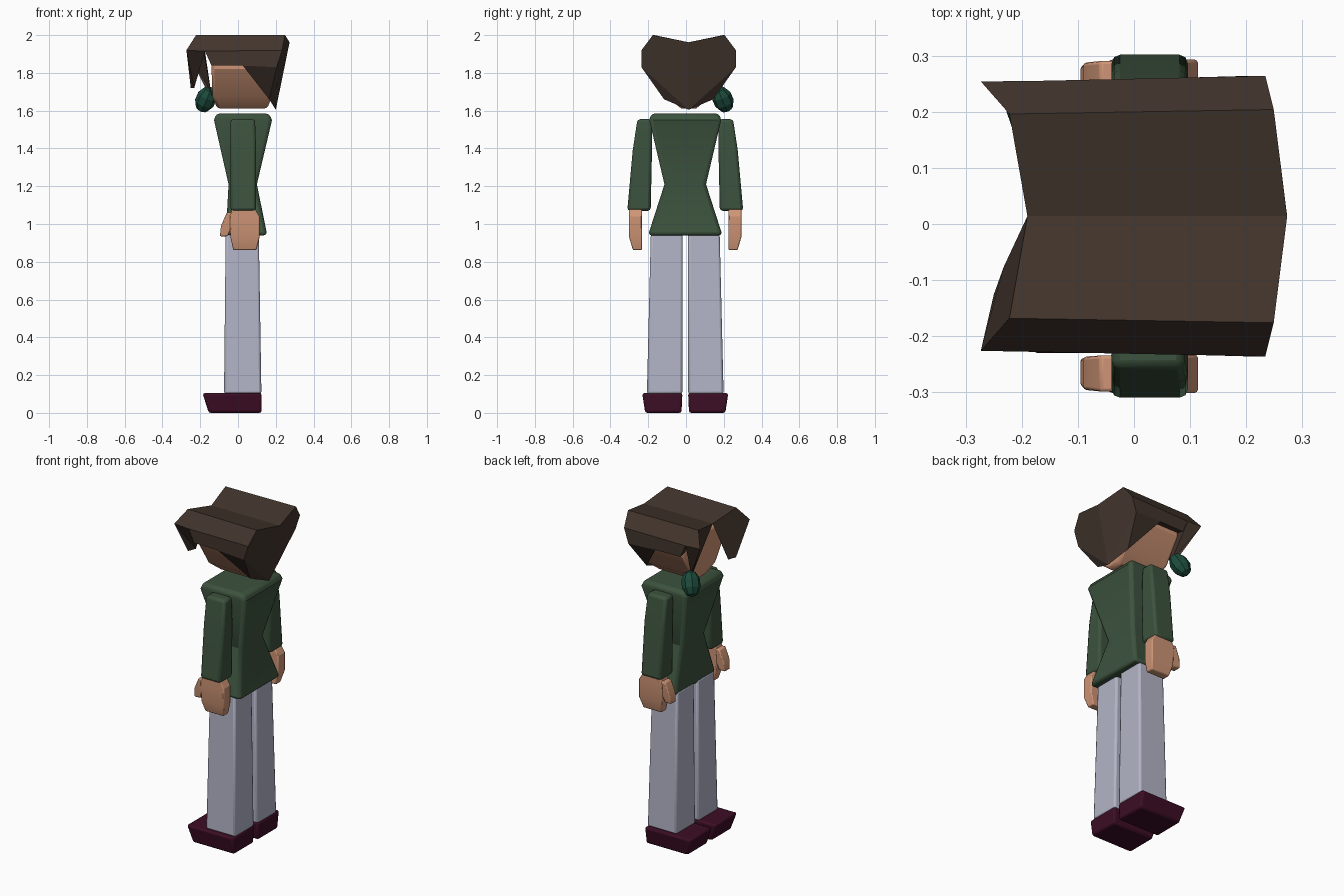
import bpy, bmesh, math
from mathutils import Vector

if "Cube" in bpy.data.objects:
    bpy.data.objects.remove(bpy.data.objects["Cube"], do_unlink=True)


def material(name, rgb):
    m = bpy.data.materials.new(name)
    m.use_nodes = True
    m.diffuse_color = (*rgb, 1)
    m.node_tree.nodes["Principled BSDF"].inputs["Base Color"].default_value = (*rgb, 1)
    return m


SKIN = material("skin", (0.62, 0.30, 0.18))
SHIRT = material("dark green cloth", (0.045, 0.085, 0.047))
TROUSERS = material("pale grey cloth", (0.45, 0.46, 0.57))
SHOE = material("dark plum leather", (0.045, 0.004, 0.018))
HAIR = material("dark brown hair", (0.055, 0.035, 0.026))
TIE = material("teal tie", (0.012, 0.07, 0.045))
MID = -0.004        # mirror plane of the body in y
HEAD_MID = 0.014    # mirror plane of the head in y


def finish(name, bm, mat, bevel=0):
    bmesh.ops.recalc_face_normals(bm, faces=bm.faces)
    mesh = bpy.data.meshes.new(name)
    bm.to_mesh(mesh)
    bm.free()
    mesh.materials.append(mat)
    ob = bpy.data.objects.new(name, mesh)
    bpy.context.collection.objects.link(ob)
    if bevel:
        mod = ob.modifiers.new("rounded edges", "BEVEL")
        mod.width, mod.segments, mod.limit_method = bevel, 2, "ANGLE"
        mod.angle_limit = math.radians(40)
        bpy.context.view_layer.objects.active = ob
        ob.select_set(True)
        bpy.ops.object.shade_smooth_by_angle(angle=math.radians(30))
        ob.select_set(False)
    return ob


def loft(name, mat, sections, side=1, bevel=0.012, mid=MID):
    """Box loft; sections are (z, x0, x1, y0, y1), y measured from the mirror plane."""
    bm = bmesh.new()
    rings = []
    for z, x0, x1, y0, y1 in sections:
        corners = ((x0, y0), (x1, y0), (x1, y1), (x0, y1))
        rings.append([bm.verts.new((x, mid + side * y, z)) for x, y in corners])
    for a, b in zip(rings, rings[1:]):
        for i in range(4):
            j = (i + 1) % 4
            bm.faces.new((a[i], a[j], b[j], b[i]))
    bm.faces.new(rings[0])
    bm.faces.new(rings[-1])
    return finish(name, bm, mat, bevel)


# Torso, flared at shoulders and hem
loft("jacket", SHIRT, [(0.94, -0.065, 0.155, -0.197, 0.197),
                       (1.21, -0.05, 0.10, -0.11, 0.11),
                       (1.55, -0.127, 0.18, -0.19, 0.19),
                       (1.585, -0.115, 0.165, -0.18, 0.18)], bevel=0.018)

# Limbs, one of each per side
for side, label in ((-1, "near"), (1, "far")):
    loft(label + "_trouser_leg", TROUSERS, [(0.10, -0.074, 0.124, 0.015, 0.203),
                                            (0.96, -0.065, 0.11, 0.015, 0.182)], side)
    loft(label + "_shoe", SHOE, [(0.0, -0.155, 0.125, 0.02, 0.212),
                                 (0.105, -0.188, 0.125, 0.015, 0.228)], side)
    loft(label + "_sleeve", SHIRT, [(1.07, -0.04, 0.096, 0.183, 0.307),
                                    (1.39, -0.04, 0.096, 0.176, 0.278),
                                    (1.555, -0.04, 0.09, 0.177, 0.253)], side, 0.015)
    loft(label + "_hand", SKIN, [(0.862, -0.025, 0.098, 0.229, 0.277),
                                 (0.93, -0.04, 0.114, 0.229, 0.297),
                                 (1.04, -0.045, 0.114, 0.229, 0.297),
                                 (1.08, -0.03, 0.09, 0.229, 0.297)], side, 0.006)
    loft(label + "_thumb", SKIN, [(0.935, -0.096, -0.055, 0.235, 0.285),
                                  (0.99, -0.09, -0.03, 0.232, 0.292),
                                  (1.06, -0.06, 0.0, 0.23, 0.295)], side, 0.006)

# Head with tapering jaw
loft("head", SKIN, [(1.612, -0.11, 0.155, -0.04, 0.04),
                    (1.672, -0.135, 0.178, -0.115, 0.115),
                    (1.82, -0.14, 0.18, -0.205, 0.205),
                    (1.90, -0.14, 0.18, -0.205, 0.205)], bevel=0.015, mid=HEAD_MID)

# Hair: one half described by named points, built for both sides
POINTS = {
    "valley_front": (-0.19, 0, 1.962), "valley_back": (0.273, 0, 1.962), "nape": (0.20, 0, 1.605),
    "ridge_front": (-0.222, 0.182, 2.0), "ridge_back": (0.249, 0.19, 2.0),
    "brow": (-0.273, 0.24, 1.92), "temple": (-0.175, 0.241, 1.915),
    "crown_back": (0.234, 0.25, 1.92), "side_back": (0.205, 0.25, 1.83),
    "ear_front": (-0.14, 0.24, 1.838), "ear": (0.026, 0.245, 1.838), "neck_side": (0.165, 0.13, 1.66),
    "inner_front": (-0.13, 0.14, 1.85), "inner_back": (0.03, 0.14, 1.85),
}
FACES = [
    "valley_front valley_back ridge_back ridge_front",
    "ridge_front ridge_back crown_back temple brow",
    "temple crown_back side_back ear ear_front",
    "ear side_back neck_side",
    "valley_back nape side_back crown_back ridge_back",
    "nape neck_side side_back",
    "valley_front ridge_front brow tip_outer tip_inner",
    "brow temple tip_inner tip_outer",
    "temple valley_front tip_inner",
    "ear_front ear inner_back inner_front",
    "temple ear_front inner_front valley_front",
]
TIPS = {-1: ((-0.25, 0.14, 1.72), (-0.232, 0.09, 1.72)),
        1: ((-0.152, 0.15, 1.68), (-0.14, 0.13, 1.68))}
bm = bmesh.new()
for side in (-1, 1):
    points = dict(POINTS, tip_outer=TIPS[side][0], tip_inner=TIPS[side][1])
    verts = {k: bm.verts.new((x, HEAD_MID + side * y, z)) for k, (x, y, z) in points.items()}
    for face in FACES:
        bm.faces.new([verts[k] for k in face.split()])
bmesh.ops.remove_doubles(bm, verts=bm.verts, dist=0.0005)
finish("hair", bm, HAIR)

# Faceted tie at the end of the front lock
bm = bmesh.new()
bmesh.ops.create_uvsphere(bm, u_segments=8, v_segments=5, radius=1)
bmesh.ops.scale(bm, vec=(0.055, 0.055, 0.076), verts=bm.verts)
turn = Vector((0, 0, 1)).rotation_difference(Vector((0.35, -0.35, 0.8))).to_matrix()
bmesh.ops.rotate(bm, cent=(0, 0, 0), matrix=turn, verts=bm.verts)
bmesh.ops.translate(bm, vec=(-0.17, 0.195, 1.66), verts=bm.verts)
finish("hair_tie", bm, TIE)
